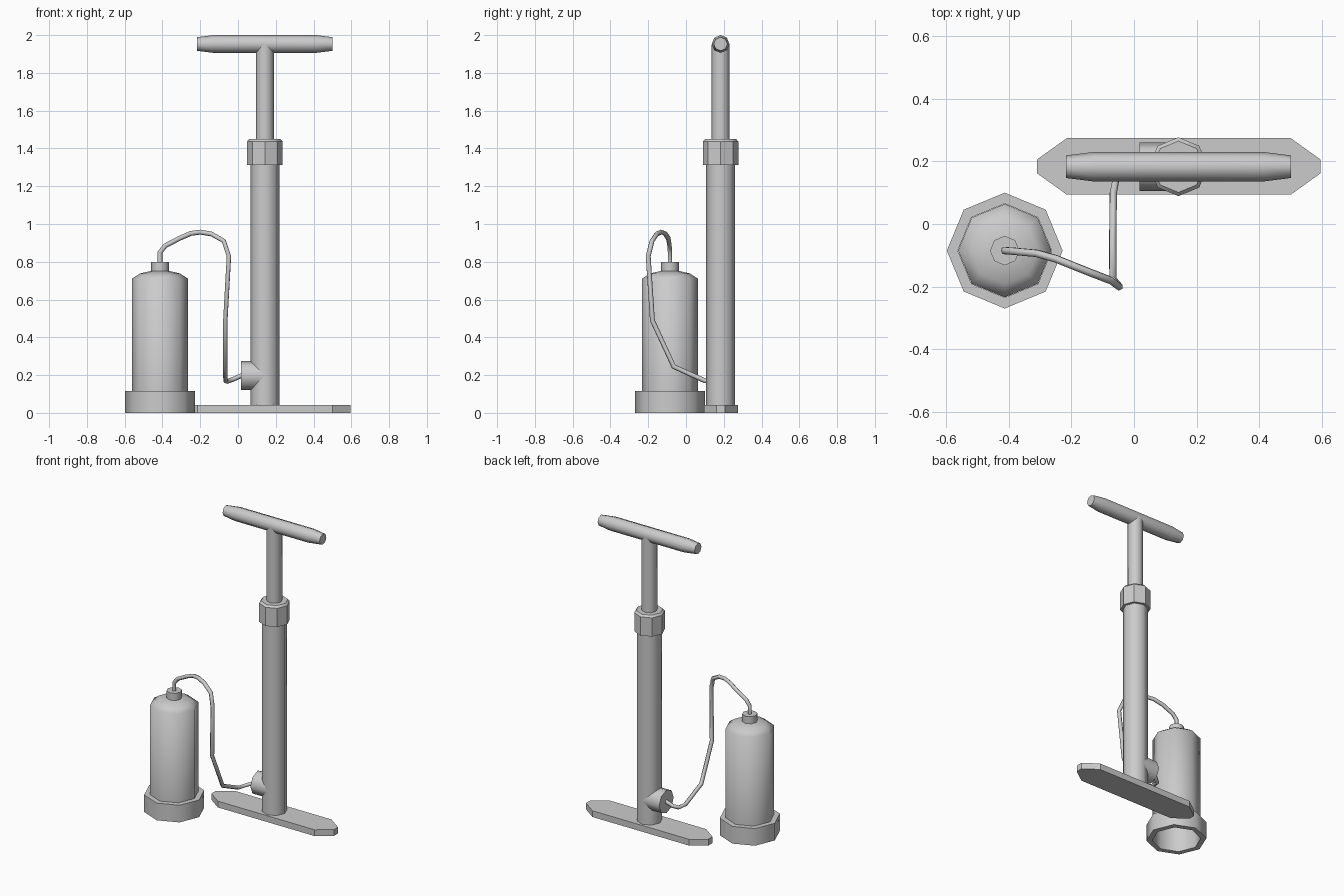
import bpy, bmesh
from math import cos, sin, pi, radians
from mathutils import Vector

if "Cube" in bpy.data.objects:
    bpy.data.objects.remove(bpy.data.objects["Cube"])


def finish(name, bm, angle=None):
    bmesh.ops.recalc_face_normals(bm, faces=bm.faces)
    mesh = bpy.data.meshes.new(name)
    bm.to_mesh(mesh)
    bm.free()
    obj = bpy.data.objects.new(name, mesh)
    bpy.context.collection.objects.link(obj)
    if angle:
        bpy.ops.object.select_all(action='DESELECT')
        obj.select_set(True)
        bpy.context.view_layer.objects.active = obj
        bpy.ops.object.shade_smooth_by_angle(angle=radians(angle))
    return obj


def lathe(name, centre, profile, axis='Z', caps=(True, True), closed=False, angle=50, sides=8):
    """Eight-sided turned part; profile is (radius, distance along axis)."""
    bm = bmesh.new()
    rings = []
    for r, h in profile:
        ring = []
        for k in range(sides):
            u, v = r * cos(2 * pi * k / sides), r * sin(2 * pi * k / sides)
            p = (u, v, h) if axis == 'Z' else (h, u, v)
            ring.append(bm.verts.new(Vector(centre) + Vector(p)))
        rings.append(ring)
    pairs = list(zip(rings, rings[1:]))
    if closed:
        pairs.append((rings[-1], rings[0]))
    for a, b in pairs:
        for k in range(sides):
            n = (k + 1) % sides
            bm.faces.new((a[k], a[n], b[n], b[k]))
    if not closed:
        if caps[0]:
            bm.faces.new(rings[0][::-1])
        if caps[1]:
            bm.faces.new(rings[-1])
    return finish(name, bm, angle)


# Foot plate with clipped corners
bm = bmesh.new()
half = [(0.453, 0.022), (0.358, 0.09)]
outline = (half + [(-x, y) for x, y in half[::-1]]
           + [(-x, -y) for x, y in half] + [(x, -y) for x, y in half[::-1]])
face = bm.faces.new([bm.verts.new((0.143 + x, 0.184 + y, 0)) for x, y in outline])
top = bmesh.ops.extrude_face_region(bm, geom=[face])['geom']
bmesh.ops.translate(bm, vec=(0, 0, 0.042), verts=[v for v in top if isinstance(v, bmesh.types.BMVert)])
if not any(f.normal.z < -0.9 and all(v.co.z < 0.01 for v in f.verts) for f in bm.faces):
    low = [v for v in bm.verts if v.co.z < 0.01]
    if not any(all(v.co.z < 0.01 for v in f.verts) for f in bm.faces):
        bmesh.ops.contextual_create(bm, geom=low)
finish("foot_plate", bm)

# Pump barrel, collar, rod and handle
pump = (0.142, 0.183, 0)
lathe("pump_barrel", pump, [(0.077, 0.03), (0.077, 1.33)])
lathe("barrel_collar", pump, [(0.094, 1.312), (0.094, 1.437), (0.082, 1.45)], angle=40)
lathe("piston_rod", pump, [(0.048, 1.44), (0.048, 1.95)])
lathe("handle", (0.142, 0.183, 1.953),
      [(0.036, -0.359), (0.047, -0.272), (0.047, 0.272), (0.036, 0.359)], axis='X')

# Hose connector on the side of the barrel
lathe("hose_connector", (0, 0.183, 0.197), [(0.077, 0.017), (0.077, 0.142)], axis='X')

# Air tank: hollow foot ring, domed body and outlet
tank = (-0.413, -0.085, 0)
lathe("tank_foot", tank, [(0.15, 0), (0.185, 0), (0.185, 0.115), (0.15, 0.115)], closed=True)
lathe("tank_body", tank, [(0.149, 0.11), (0.149, 0.71), (0.106, 0.738), (0.047, 0.752)],
      caps=(False, True), angle=60)
lathe("tank_outlet", tank, [(0.047, 0.745), (0.047, 0.8)])

# Hose from the tank outlet to the connector
path = [(-0.413, -0.085, 0.79), (-0.413, -0.085, 0.85), (-0.385, -0.087, 0.885),
        (-0.31, -0.094, 0.924), (-0.25, -0.111, 0.95), (-0.2, -0.131, 0.957),
        (-0.14, -0.155, 0.947), (-0.075, -0.18, 0.91), (-0.048, -0.2, 0.83),
        (-0.067, -0.178, 0.49), (-0.068, -0.065, 0.245), (-0.066, 0.1, 0.17),
        (-0.055, 0.155, 0.167), (-0.025, 0.178, 0.178), (0.025, 0.183, 0.2)]
curve = bpy.data.curves.new("hose", 'CURVE')
curve.dimensions = '3D'
curve.bevel_depth = 0.013
curve.bevel_resolution = 1
curve.use_fill_caps = True
spline = curve.splines.new('POLY')
spline.points.add(len(path) - 1)
for point, co in zip(spline.points, path):
    point.co = (*co, 1)
bpy.context.collection.objects.link(bpy.data.objects.new("hose", curve))
